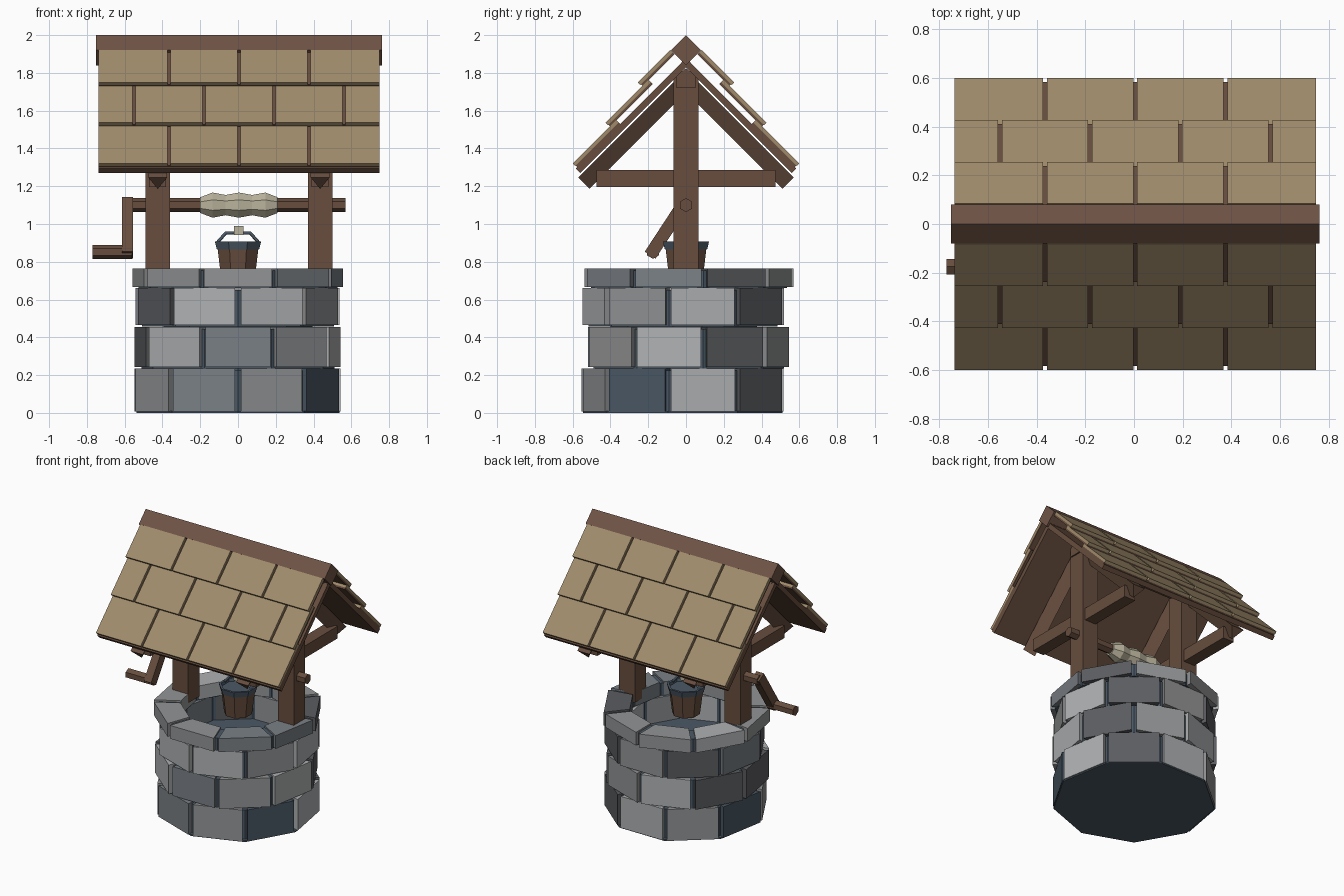
import bpy, bmesh, math, random
from mathutils import Vector

random.seed(4)
if "Cube" in bpy.data.objects:
    bpy.data.objects.remove(bpy.data.objects["Cube"])


def material(name, r, g, b):
    m = bpy.data.materials.new(name)
    m.use_nodes = True
    m.diffuse_color = (r, g, b, 1)
    m.node_tree.nodes["Principled BSDF"].inputs["Base Color"].default_value = (r, g, b, 1)
    return m


LIGHT = material("light_stone", .43, .44, .45)
MID = material("mid_stone", .29, .295, .30)
BLUE = material("blue_grey_stone", .195, .216, .238)
DARK = material("dark_stone", .105, .108, .117)
SLATE = material("slate", .069, .098, .13)
WOOD = material("brown_wood", .135, .075, .048)
RIDGE = material("ridge_wood", .16, .087, .06)
TAN = material("tan_shingle", .35, .26, .145)
ROPE = material("rope", .485, .445, .33)

CX = .005          # middle of the roof and frame
ROOT2 = math.sqrt(2)


def finish(name, bm, mat):
    bmesh.ops.recalc_face_normals(bm, faces=bm.faces)
    me = bpy.data.meshes.new(name)
    bm.to_mesh(me)
    bm.free()
    me.materials.append(mat)
    ob = bpy.data.objects.new(name, me)
    bpy.context.collection.objects.link(ob)
    return ob


def prism(name, profile, a, b, place, mat):
    """Extrude a 2D profile from a to b; place(u, v, w) gives the 3D point."""
    bm = bmesh.new()
    ends = [[bm.verts.new(place(u, v, w)) for u, v in profile] for w in (a, b)]
    bm.faces.new(ends[0])
    bm.faces.new(ends[1])
    n = len(profile)
    for i in range(n):
        j = (i + 1) % n
        bm.faces.new((ends[0][i], ends[0][j], ends[1][j], ends[1][i]))
    return finish(name, bm, mat)


def lathe(name, profile, sides, place, mat, closed=False, turn=0.0):
    """Spin (radius, height) points; closed joins the last ring to the first."""
    bm = bmesh.new()
    rings = []
    for r, h in profile:
        angles = [turn + math.tau * k / sides for k in range(sides)]
        rings.append([bm.verts.new(place(r * math.cos(t), r * math.sin(t), h)) for t in angles])
    pairs = list(zip(rings, rings[1:]))
    if closed:
        pairs.append((rings[-1], rings[0]))
    else:
        bm.faces.new(rings[0])
        bm.faces.new(rings[-1])
    for p, q in pairs:
        for k in range(sides):
            m = (k + 1) % sides
            bm.faces.new((p[k], p[m], q[m], q[k]))
    return finish(name, bm, mat)


def upright(u, v, w):
    return (u, v, w)


def along_x(u, v, w):
    return (w, u, v)


def rect(u0, u1, v0, v1):
    return [(u0, v0), (u1, v0), (u1, v1), (u0, v1)]


def box(name, x0, x1, y0, y1, z0, z1, mat):
    return prism(name, rect(x0, x1, y0, y1), z0, z1, upright, mat)


# Stone rings: nine wedge blocks per row, every other row turned half a block
ROWS = [
    (.008, .236, .55, 270, [MID, SLATE, LIGHT, DARK, LIGHT, MID, SLATE, MID, BLUE]),
    (.242, .456, .55, 250, [BLUE, MID, LIGHT, DARK, MID, LIGHT, DARK, DARK, LIGHT]),
    (.464, .662, .545, 270, [LIGHT, MID, LIGHT, DARK, MID, DARK, BLUE, DARK, LIGHT]),
    (.667, .765, .565, 250, [MID, BLUE, BLUE, DARK, MID, MID, LIGHT, MID, MID]),
]
INNER = .385
STEP = math.radians(40)
for row, (z0, z1, radius, start, colours) in enumerate(ROWS, 1):
    for k, mat in enumerate(colours):
        t0 = math.radians(start) + k * STEP
        t1 = t0 + STEP
        r = radius + random.uniform(-.006, .006)
        gap = .016
        corners = []
        for rad, t, sign in ((INNER, t0, 1), (r, t0, 1), (r, t1, -1), (INNER, t1, -1)):
            a = t + sign * gap / rad
            corners.append((rad * math.cos(a), rad * math.sin(a)))
        prism(f"stone_row{row}_{k + 1}", corners, z0, z1, upright, mat)
    # Mortar set back behind the joints
    back = radius - .03
    low, high = z0 - .006, z1 - .012
    lathe(f"mortar_row{row}", [(INNER + .006, low), (back, low), (back, high), (INNER + .006, high)],
          9, upright, SLATE, closed=True, turn=math.radians(start))
base_turn = math.radians(270)
lathe("well_base", [(.545, 0), (.545, .01)], 9, upright, SLATE, turn=base_turn)
lathe("well_floor", [(.4, .01), (.4, .48)], 9, upright, SLATE, turn=base_turn)

# Roof, worked in slope coordinates: s runs down the slope, n points out of it
EDGES = [-.509, -.785, -1.057, -1.30]
LEFT, RIGHT = CX - .743, CX + .743


def slope_point(side, s, n):
    return side * (n + s) / ROOT2, (n - s) / ROOT2


def slab(name, side, s0, s1, n0, n1, x0, x1, mat):
    profile = [slope_point(side, s, n) for s, n in rect(s0, s1, n0, n1)]
    return prism(name, profile, x0, x1, along_x, mat)


for side, tag in ((-1, "front"), (1, "back")):
    slab(f"roof_deck_{tag}", side, -1.33, -.502, 1.294, 1.328, LEFT, RIGHT, WOOD)
    for row in range(3):
        n = 1.328 + .03 * row
        top = EDGES[row + 1] - (.05 if row < 2 else 0)
        slab(f"underlay_{tag}_{row + 1}", side, top, EDGES[row] - .004, n - .002, n + .011,
             LEFT, RIGHT, WOOD)
        # Shingles between staggered joints
        joints = [-.37, 0, .37] if row != 1 else [-.555, -.185, .185, .555]
        cuts = [LEFT - .008] + [CX + j for j in joints] + [RIGHT + .008]
        for k, (a, b) in enumerate(zip(cuts, cuts[1:])):
            slab(f"shingle_{tag}_{row + 1}_{k + 1}", side, top, EDGES[row], n + .010, n + .03,
                 a + .008, b - .008, TAN)

prism("ridge_beam", [(0, 1.84), (.08, 1.92), (0, 2), (-.08, 1.92)],
      CX - .757, CX + .757, along_x, RIDGE)

# Frame: posts, tie beams and rafters
for sx, tag in ((-1, "right"), (1, "left")):
    px = CX + sx * .43
    box(f"post_{tag}", px - .065, px + .065, -.065, .065, .70, 1.80, WOOD)
    box(f"tie_beam_{tag}", px - .045, px + .045, -.475, .475, 1.195, 1.285, WOOD)
    for side, end in ((-1, "front"), (1, "back")):
        def rafter_place(x, n, s, side=side):
            y, z = slope_point(side, s, n)
            return (x, y, z)
        prism(f"rafter_{tag}_{end}", [(px - .05, 1.285), (px + .05, 1.285), (px, 1.20)],
              -1.25, -.477, rafter_place, WOOD)
prism("top_purlin", [(-.05, 1.72), (.05, 1.72), (.05, 1.785), (0, 1.825), (-.05, 1.785)],
      CX - .505, CX + .505, along_x, WOOD)

# Windlass: axle, rope roll and crank


def around_axle(u, v, w):
    return (w, u, v + 1.1)


lathe("axle", [(.037, -.60), (.037, .57)], 6, around_axle, WOOD, turn=math.pi / 6)
roll = [(.045, -.2), (.072, -.135), (.058, -.065), (.072, .005), (.058, .075), (.072, .145), (.045, .21)]
lathe("rope_roll", roll, 8, around_axle, ROPE, turn=math.pi / 8)

start, end = Vector((0, 1.125)), Vector((-.19, .835))
across = (end - start).normalized().orthogonal() * .034
prism("crank_arm", [start + across, start - across, end - across, end + across],
      -.615, -.555, along_x, WOOD)
lathe("crank_handle", [(.037, -.77), (.037, -.56)], 6,
      lambda u, v, w: (w, u - .175, v + .853), WOOD, turn=math.pi / 6)

# Bucket with metal rim, bail handle and rope knot
lathe("bucket", [(.095, .70), (.118, .88)], 8, upright, WOOD, turn=math.pi / 8)
lathe("bucket_rim", [(.121, .865), (.132, .907), (.115, .907), (.105, .865)], 8, upright, SLATE,
      closed=True, turn=math.pi / 8)
lathe("bucket_water", [(.112, .878), (.112, .886)], 8, upright, SLATE, turn=math.pi / 8)
curve = bpy.data.curves.new("bucket_handle", "CURVE")
curve.dimensions = "3D"
curve.bevel_depth = .009
curve.bevel_resolution = 0
spline = curve.splines.new("POLY")
path = [(-.115, .895), (-.065, .952), (.065, .952), (.115, .895)]
spline.points.add(len(path) - 1)
for p, (x, z) in zip(spline.points, path):
    p.co = (x, 0, z, 1)
curve.materials.append(SLATE)
bpy.context.collection.objects.link(bpy.data.objects.new("bucket_handle", curve))
box("rope_knot", -.02, .03, -.025, .025, .943, .99, ROPE)
